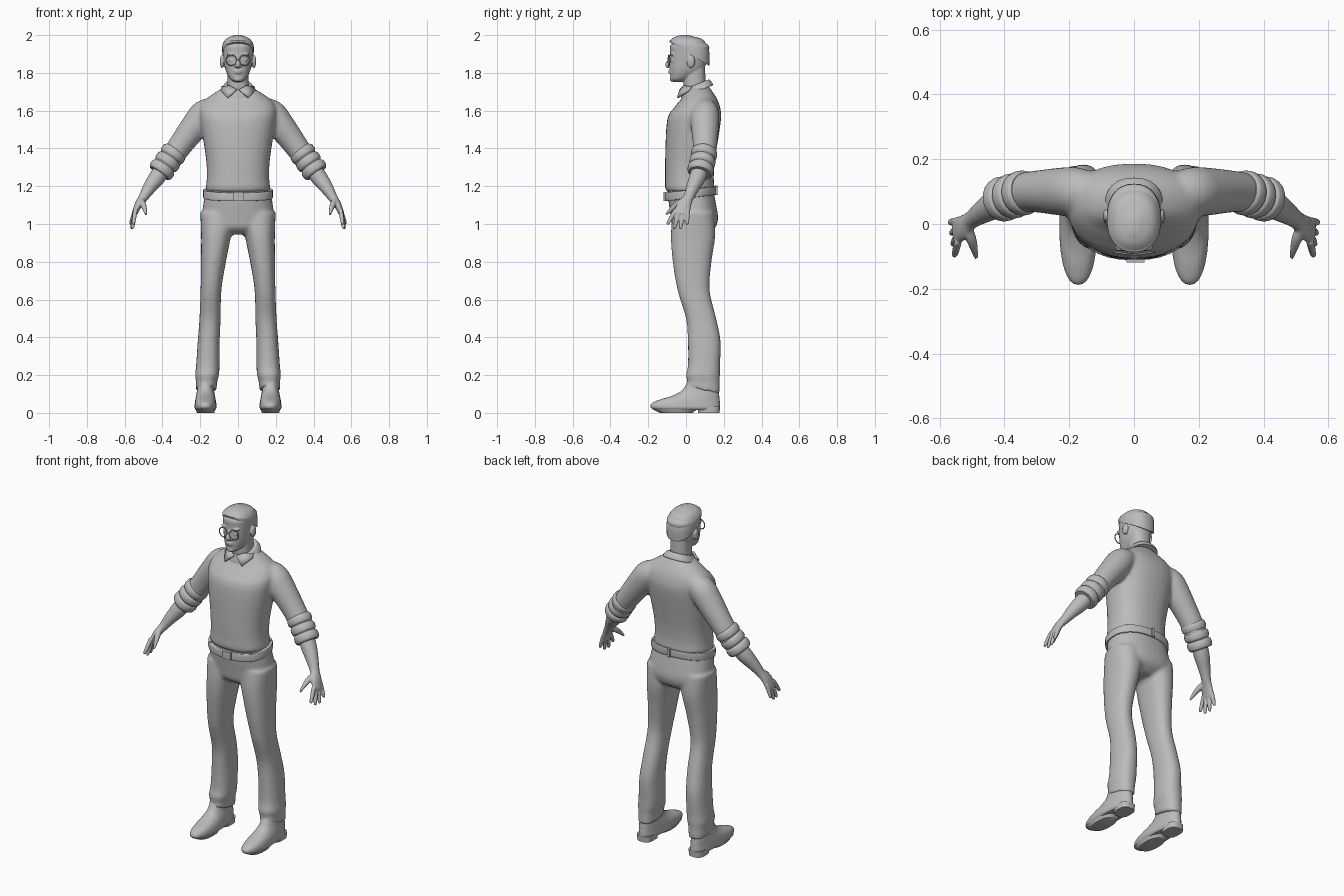
import bpy, bmesh, math
from mathutils import Vector, Matrix

cube = bpy.data.objects.get("Cube")
if cube:
    bpy.data.objects.remove(cube)

grey = bpy.data.materials.new("plain_grey")
grey.use_nodes = True
colour = (.5, .5, .5, 1)
grey.diffuse_color = colour
grey.node_tree.nodes["Principled BSDF"].inputs["Base Color"].default_value = colour


def smooth_rows(rows, steps=4):
    """Catmull-Rom interpolation of section rows."""
    rows = [Vector(row) for row in rows]
    result = []
    for i in range(len(rows) - 1):
        start, end = rows[i], rows[i + 1]
        before = rows[max(i - 1, 0)]
        after = rows[min(i + 2, len(rows) - 1)]
        for step in range(steps):
            t = step / steps
            bend = start * 2 - before * 2 + end - after
            result.append(start + (end - before) * (t / 2)
                          + (before * 2 - start * 5 + end * 4 - after) * (t * t / 2)
                          + (start * 3 - before - end * 3 + after) * (t * t * t / 2))
    return result + [rows[-1]]


def section(power, count):
    """Unit superellipse."""
    for k in range(count):
        angle = math.tau * k / count
        c, s = math.cos(angle), math.sin(angle)
        yield (math.copysign(abs(c) ** (2 / power), c),
               math.copysign(abs(s) ** (2 / power), s))


def layers(rows, power=2.3, x=0, tilt=0):
    """Stacked sections: height, half width, front, back, then optional centre x and tilt."""
    rows = [tuple(row) + (x, tilt)[len(row) - 4:] for row in rows]
    shape = []
    for z, half_width, front, back, centre, slope in smooth_rows(rows):
        depth, middle = (back - front) / 2, (back + front) / 2
        shape.append([Vector((centre + half_width * c, middle + depth * s, z + slope * depth * s))
                      for c, s in section(power, 32)])
    return shape


def tube(rows, count=20):
    """Sections along a path: position, thickness radius, optional breadth radius."""
    rows = smooth_rows([tuple(row) if len(row) == 5 else (*row, row[-1]) for row in rows])
    shape = []
    for i, (x, y, z, thick, broad) in enumerate(rows):
        ahead, behind = rows[min(i + 1, len(rows) - 1)], rows[max(i - 1, 0)]
        along = Vector((ahead - behind)[:3]).normalized()
        across = Vector((0, 1, 0)).cross(along).normalized()
        side = along.cross(across)
        shape.append([Vector((x, y, z)) + across * c * thick + side * s * broad
                      for c, s in section(2, count)])
    return shape


def ball(x, y, z, width, depth, height):
    rows = []
    for k in range(9):
        angle = math.pi * k / 8
        size = max(math.sin(angle), .05)
        rows.append((z - height * math.cos(angle), width * size, y - depth * size, y + depth * size))
    return layers(rows, power=2, x=x)


def flip(shape):
    return [[Vector((-p.x, p.y, p.z)) for p in ring] for ring in shape]


def both(shapes):
    return shapes + [flip(shape) for shape in shapes]


def finish(name, bm):
    bmesh.ops.recalc_face_normals(bm, faces=bm.faces)
    mesh = bpy.data.meshes.new(name)
    bm.to_mesh(mesh)
    bm.free()
    mesh.materials.append(grey)
    mesh.shade_smooth()
    mesh.set_sharp_from_angle(angle=math.radians(40))
    ob = bpy.data.objects.new(name, mesh)
    bpy.context.collection.objects.link(ob)
    return ob


def part(name, shapes, voxel=0, passes=4):
    """Loft closed shapes; with a voxel size, melt them into one skin."""
    bm = bmesh.new()
    for shape in shapes:
        rings = [[bm.verts.new(p) for p in ring] for ring in shape]
        for low, high in zip(rings, rings[1:]):
            for k in range(len(low)):
                bm.faces.new((low[k - 1], low[k], high[k], high[k - 1]))
        bm.faces.new(rings[0][::-1])
        bm.faces.new(rings[-1])
    ob = finish(name, bm)
    if voxel:
        skin = ob.modifiers.new("skin", 'REMESH')
        skin.mode, skin.voxel_size, skin.use_smooth_shade = 'VOXEL', voxel, True
        soften = ob.modifiers.new("soften", 'SMOOTH')
        soften.factor, soften.iterations = .5, passes


def box(name, centre, size, turn=0):
    bm = bmesh.new()
    bmesh.ops.create_cube(bm, size=1, matrix=Matrix.Translation(centre)
                          @ Matrix.Rotation(turn, 4, 'Z') @ Matrix.Diagonal((*size, 1)))
    finish(name, bm)


# Sweater: torso and upper arms
torso = layers([(1.17, .16, -.1, .14), (1.19, .17, -.11, .15), (1.25, .165, -.11, .147),
                (1.35, .17, -.11, .155), (1.55, .2, -.1, .185), (1.62, .2, -.06, .18),
                (1.67, .16, -.02, .16), (1.73, .065, 0, .12)])
sleeve = tube([(.12, .1, 1.61, .06), (.175, .1, 1.585, .075), (.22, .1, 1.53, .075),
               (.31, .1, 1.41, .064), (.38, .09, 1.31, .06)])
part("sweater", [torso] + both([sleeve]), voxel=.01)

# Trousers: hips and legs
hips = layers([(1.18, .17, -.1, .145), (1.1, .185, -.09, .16), (1.03, .19, -.08, .17),
               (.98, .175, -.07, .155), (.945, .12, -.03, .11)])
leg = layers([(1.06, .1, -.07, .15, .1), (.94, .08, -.08, .155, .115), (.8, .066, -.07, .135, .13),
              (.65, .055, -.045, .125, .143), (.5, .056, 0, .16, .148), (.38, .058, .01, .183, .155),
              (.25, .062, .01, .18, .16), (.2, .063, 0, .18, .164), (.17, .057, .006, .178, .166),
              (.12, .054, 0, .18, .168, -.2)])
part("trousers", [hips] + both([leg]), voxel=.01)

# Belt with buckle and loops
edge = [(1.138, 0), (1.142, .007), (1.178, .007), (1.182, 0)]
part("belt", [layers([(z, .178 + grow, -.104 - grow, .152 + grow) for z, grow in edge], tilt=.13)])
box("buckle", (.005, -.112, 1.146), (.055, .014, .046))
for number, degrees in enumerate((50, 125, 180, 235, 310)):
    angle = math.radians(degrees)
    x, y = .178 * math.sin(angle), -.136 * math.cos(angle)
    box(f"belt_loop_{number + 1}", (x, y + .024, 1.16 + .13 * y), (.016, .016, .05), angle)

# Head and neck
skull = layers([(1.752, .02, -.066, -.02), (1.765, .04, -.08, .01), (1.79, .056, -.084, .06),
                (1.83, .07, -.085, .1), (1.91, .08, -.084, .12), (1.95, .078, -.08, .116),
                (1.99, .03, -.03, .04)])
neck = layers([(1.66, .062, 0, .12), (1.73, .056, -.014, .106), (1.85, .058, -.01, .1)])
nose = tube([(0, -.08, 1.885, .008), (0, -.09, 1.86, .01), (0, -.098, 1.843, .013), (0, -.09, 1.83, .01)])
lips = [ball(0, -.083, z, .022, .01, .006) for z in (1.802, 1.812)]
chin = ball(0, -.074, 1.767, .022, .012, .014)
brow = ball(.035, -.073, 1.897, .025, .012, .007)
eye = ball(.034, -.07, 1.868, .015, .01, .008)
nostril = ball(.012, -.087, 1.837, .01, .01, .007)
ear = ball(.085, .026, 1.86, .011, .022, .034)
part("head", [skull, neck, nose, chin] + lips + both([brow, eye, nostril, ear]), voxel=.0045, passes=2)
part("hair", [layers([(1.9, .083, -.086, .123, 0, -.6), (1.945, .083, -.087, .122, 0, -.25),
                      (1.975, .068, -.08, .09), (1.99, .045, -.06, .05), (2, .015, -.03, .015)])])

# Shirt collar band
part("collar_band", [layers([(1.7, .09, -.028, .143), (1.712, .088, -.026, .14),
                             (1.735, .072, -.018, .124), (1.738, .062, -.012, .114)], tilt=.4)])

# Glasses and folded collar points
wire = .003
bridge = [(x, -.096, 1.874, wire) for x in (-.01, 0, .01)]
part("glasses_bridge", [tube(bridge, count=8)])
temple = tube([(.064, -.088, 1.876, wire), (.084, -.06, 1.877, wire), (.09, .03, 1.877, wire)], count=8)
flap_outline = [(.006, -.03, 1.712), (.04, -.012, 1.73), (.084, .03, 1.728),
                (.09, .012, 1.705), (.056, -.044, 1.668)]
for sign, side in ((1, "left"), (-1, "right")):
    bpy.ops.mesh.primitive_torus_add(location=(sign * .036, -.09, 1.867),
                                     rotation=(math.pi / 2, 0, sign * .15),
                                     major_radius=.028, minor_radius=wire,
                                     major_segments=32, minor_segments=8)
    rim = bpy.context.object
    rim.name = side + "_glasses_rim"
    rim.data.materials.append(grey)
    rim.data.shade_smooth()
    bm = bmesh.new()
    bm.faces.new([bm.verts.new((sign * x, y, z)) for x, y, z in flap_outline])
    flap = finish(side + "_collar_point", bm)
    thickness = flap.modifiers.new("thickness", 'SOLIDIFY')
    thickness.thickness, thickness.offset = .01, 0

# Rolled cuff: three bulges along the sleeve end
cuff_start, cuff_end = Vector((.33, .1, 1.39)), Vector((.417, .073, 1.268))
cuff = []
for step in range(19):
    t = step / 18
    bulge = .06 + .01 * math.sqrt(abs(math.sin(math.pi * 3 * t)))
    cuff.append((*cuff_start.lerp(cuff_end, t), bulge))
cuff = tube(cuff)

# Forearm, palm and fanned fingers
forearm = tube([(.37, .09, 1.33, .045), (.43, .06, 1.245, .044), (.47, .035, 1.19, .035),
                (.503, .012, 1.138, .025, .028), (.528, -.01, 1.1, .02, .038),
                (.55, -.024, 1.05, .014, .042)])
hand = [forearm, tube([(.515, -.01, 1.125, .016), (.503, -.045, 1.105, .016),
                       (.494, -.075, 1.08, .012), (.487, -.105, 1.05, .006)])]
for i in range(4):
    knuckle = Vector((.543, .01 - .021 * i, 1.075))
    tip = Vector((.57 - .005 * i, .005 - .035 * i, .97 + .012 * (i - 1.5) ** 2))
    hand.append(tube([(*knuckle.lerp(tip, t), radius)
                      for t, radius in ((0, .012), (.5, .0115), (.9, .009), (1, .004))]))

# Shoe with heel and sole
foot = .172
shoe = layers([(.016, .05, -.165, .172), (.028, .058, -.186, .18), (.05, .057, -.182, .18),
               (.07, .054, -.14, .178), (.09, .05, -.075, .176), (.12, .045, -.02, .172),
               (.17, .042, .01, .165)], x=foot)
heel = layers([(0, .045, .064, .178), (.035, .047, .064, .18)], power=3, x=foot)
sole = layers([(0, .045, -.14, .035), (.02, .054, -.178, .06)], x=foot)

limb_parts = {"rolled_cuff": [cuff], "shoe": [shoe], "heel": [heel], "sole": [sole]}
for side in ("left", "right"):
    turned = (lambda shape: shape) if side == "left" else flip
    for name, shapes in limb_parts.items():
        part(f"{side}_{name}", [turned(shape) for shape in shapes])
    part(f"{side}_forearm_and_hand", [turned(shape) for shape in hand], voxel=.0045, passes=2)
